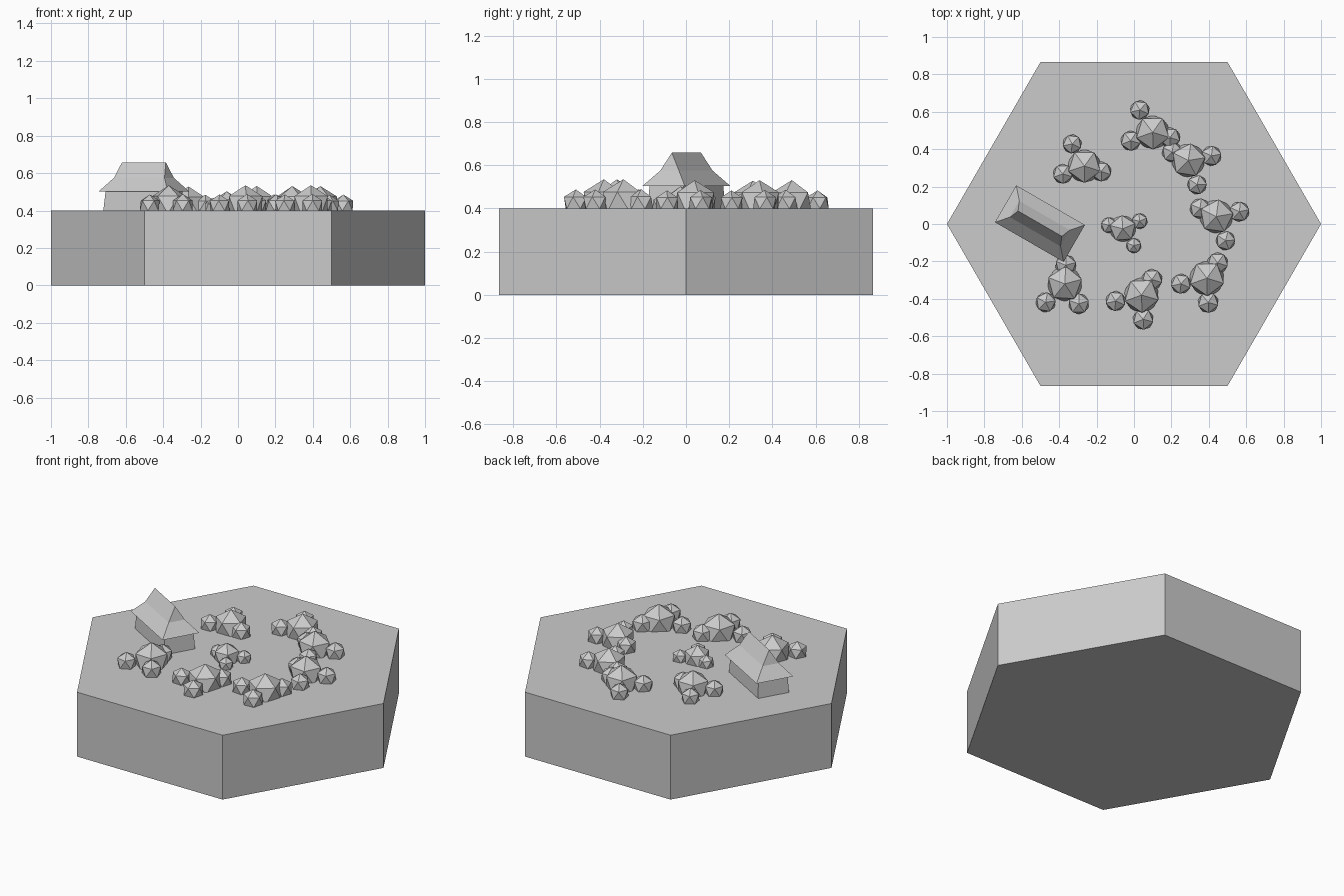
import bpy, bmesh
from math import radians, sin, cos, pi
from mathutils import Matrix, Vector

cube = bpy.data.objects.get("Cube")
if cube:
    bpy.data.objects.remove(cube, do_unlink=True)

GROUND = 0.4

grey = bpy.data.materials.new("plain grey")
grey.use_nodes = True
grey.diffuse_color = (0.6, 0.6, 0.6, 1)
grey.node_tree.nodes["Principled BSDF"].inputs["Base Color"].default_value = grey.diffuse_color


def finish(name, bm):
    """Turn a bmesh into a flat shaded object."""
    bmesh.ops.recalc_face_normals(bm, faces=bm.faces)
    mesh = bpy.data.meshes.new(name)
    bm.to_mesh(mesh)
    bm.free()
    mesh.materials.append(grey)
    obj = bpy.data.objects.new(name, mesh)
    bpy.context.collection.objects.link(obj)
    return obj


def stacked_rings(name, levels):
    """Loft rectangles given as (half length, half width, height)."""
    bm = bmesh.new()
    rings = []
    for length, width, z in levels:
        corners = [(-length, -width), (length, -width), (length, width), (-length, width)]
        rings.append([bm.verts.new((x, y, z)) for x, y in corners])
    for low, high in zip(rings, rings[1:]):
        for i in range(4):
            j = (i + 1) % 4
            bm.faces.new((low[i], low[j], high[j], high[i]))
    bm.faces.new(rings[0])
    bm.faces.new(rings[-1])
    # A zero-width top ring collapses into the ridge
    bmesh.ops.remove_doubles(bm, verts=bm.verts, dist=0.0001)
    return finish(name, bm)


def add_icosahedron(bm, centre, radius, turn):
    """Twenty-sided lump with one point straight up."""
    matrix = Matrix.Translation(centre) @ Matrix.Rotation(turn, 4, "Z")
    bmesh.ops.create_icosphere(bm, subdivisions=1, radius=radius, matrix=matrix)


# Hexagonal ground tile
bm = bmesh.new()
outline = [bm.verts.new((cos(i * pi / 3), sin(i * pi / 3), 0)) for i in range(6)]
bottom = bm.faces.new(outline)
top = bmesh.ops.extrude_face_region(bm, geom=[bottom], use_keep_orig=True)["geom"]
bmesh.ops.translate(bm, vec=(0, 0, GROUND),
                    verts=[v for v in top if isinstance(v, bmesh.types.BMVert)])
finish("hexagon_base", bm)

# House: tapered walls and a flared hip roof
walls = stacked_rings("house_walls", [(0.195, 0.096, 0), (0.184, 0.09, 0.11)])
roof = stacked_rings("house_roof", [(0.212, 0.114, 0.103), (0.156, 0.05, 0.175),
                                    (0.135, 0, 0.258)])
for part in (walls, roof):
    part.location = (-0.503, 0.002, GROUND)
    part.rotation_euler.z = radians(-30)

# Bush clump: one large lump with three small ones around it
bm = bmesh.new()
add_icosahedron(bm, Vector((0, 0, 0.03)), 0.105, 0)
for distance, angle, radius in [(0.1, 0, 0.063), (0.142, 137, 0.06), (0.13, 218, 0.062)]:
    a = radians(angle)
    add_icosahedron(bm, Vector((distance * cos(a), distance * sin(a), 0.026)), radius, a)
clump = finish("bush_clump", bm)

# Clumps scattered over the tile: x, y, turn, scale
clumps = [
    (0.1, 0.49, -17, 0.97),
    (0.29, 0.34, 153, 0.97),
    (0.44, 0.04, 154, 0.97),
    (0.39, -0.29, 55, 1),
    (0.04, -0.38, 56, 1),
    (-0.37, -0.32, 87, 1),
    (-0.265, 0.31, -18, 0.95),
    (-0.06, -0.025, 166, 0.76),
]
for i, (x, y, turn, scale) in enumerate(clumps):
    obj = clump if i == 0 else clump.copy()
    if i:
        obj.name = f"bush_clump_{i}"
        bpy.context.collection.objects.link(obj)
    obj.location = (x, y, GROUND)
    obj.rotation_euler.z = radians(turn)
    obj.scale = (scale, scale, scale)
